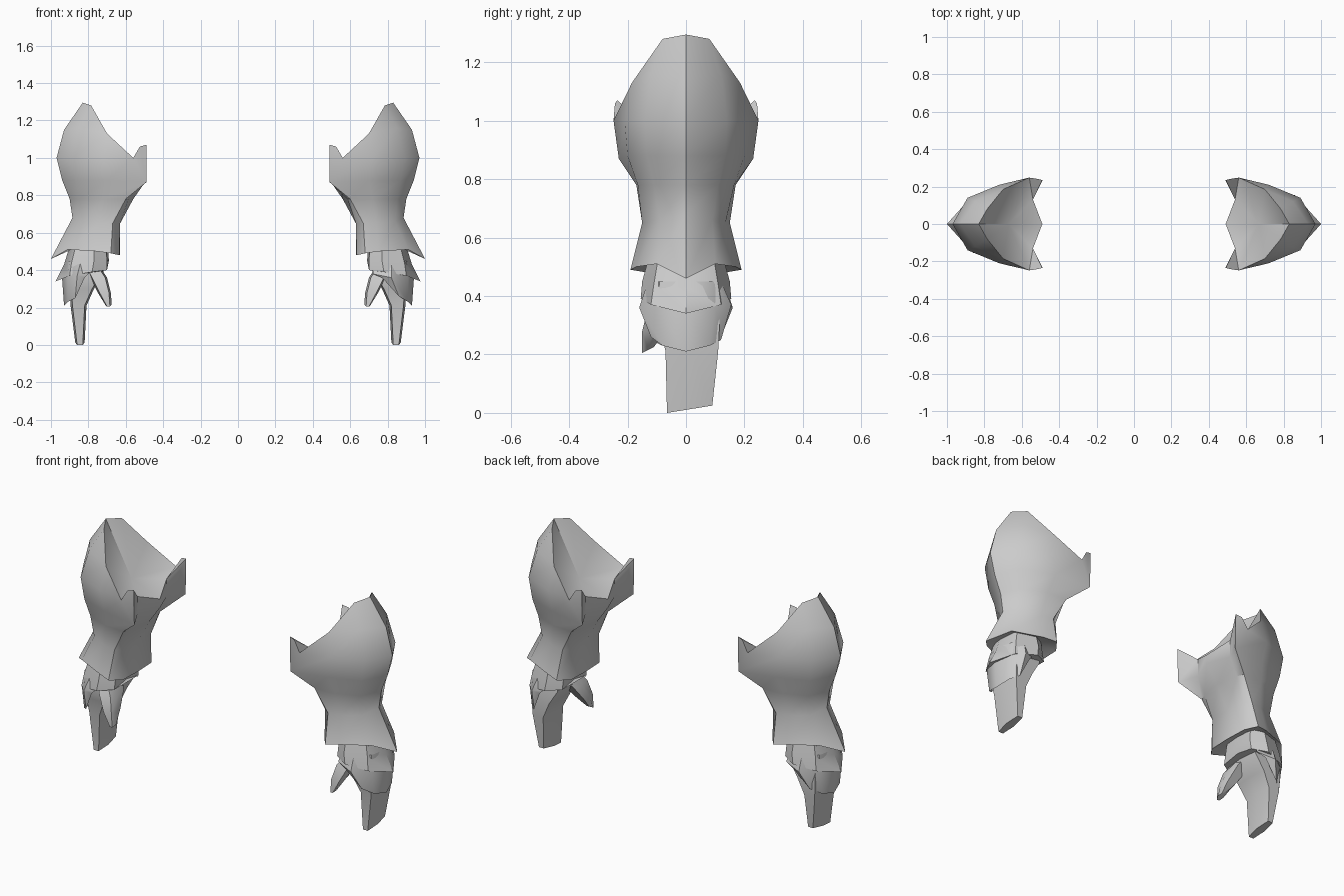
import bpy, bmesh

if "Cube" in bpy.data.objects:
    bpy.data.objects.remove(bpy.data.objects["Cube"])

grey = bpy.data.materials.new("plain grey")
grey.diffuse_color = (0.6, 0.6, 0.6, 1)
grey.use_nodes = True
grey.node_tree.nodes["Principled BSDF"].inputs["Base Color"].default_value = grey.diffuse_color


def build(name, verts, faces, angle, turn=(1, 1)):
    """Make a mesh, scaled by turn in x and y to place it on either arm."""
    me = bpy.data.meshes.new(name)
    me.from_pydata([(x * turn[0], y * turn[1], z) for x, y, z in verts], [], faces)
    bm = bmesh.new()
    bm.from_mesh(me)
    bmesh.ops.remove_doubles(bm, verts=bm.verts, dist=0.0005)
    bmesh.ops.recalc_face_normals(bm, faces=bm.faces)
    bm.to_mesh(me)
    bm.free()
    me.materials.append(grey)
    ob = bpy.data.objects.new(name, me)
    bpy.context.collection.objects.link(ob)
    for o in bpy.context.selected_objects:
        o.select_set(False)
    ob.select_set(True)
    bpy.context.view_layer.objects.active = ob
    bpy.ops.object.shade_smooth_by_angle(angle=angle)
    return ob


def loft(rows, closed=True, caps=True):
    """Skin a list of equal rows of points."""
    n = len(rows[0])
    verts = [p for r in rows for p in r]
    faces = []
    for i in range(len(rows) - 1):
        for j in range(n if closed else n - 1):
            k = (j + 1) % n
            faces.append((i * n + j, i * n + k, (i + 1) * n + k, (i + 1) * n + j))
    if caps:
        faces += [tuple(range(n)), tuple(range(len(verts) - n, len(verts)))]
    return verts, faces


# Forearm guard: half shell, columns o=outer ridge, a, b, c=flap edge, e, f=inner middle
POINTS = {
    "o0": (1.0, 0, .46), "a0": (.91, .10, .51), "b0": (.75, .17, .50),
    "c0": (.68, .19, .49), "e0": (.635, .13, .48), "f0": (.63, 0, .48),
    "o1": (.885, 0, .68), "a1": (.84, .09, .66), "b1": (.74, .135, .65),
    "c1": (.67, .15, .65), "e1": (.63, .12, .65), "f1": (.63, 0, .65),
    "o2": (.90, 0, .78), "a2": (.85, .11, .78), "b2": (.72, .165, .78),
    "c2": (.60, .17, .78), "e2": (.585, .13, .78), "f2": (.56, 0, .78),
    "o3": (.94, 0, .88), "a3": (.87, .135, .88), "b3": (.70, .20, .88),
    "c3": (.49, .23, .87), "e3": (.54, .13, .88), "f3": (.49, 0, .88),
    "o4": (.97, 0, 1.0), "a4": (.89, .14, 1.0), "b4": (.72, .21, 1.0),
    "c4": (.56, .248, 1.0), "e4": (.54, .13, .98), "f4": (.49, 0, .93),
    "o5": (.93, 0, 1.15), "a5": (.85, .12, 1.16), "b5": (.70, .185, 1.13),
    "o6": (.83, 0, 1.295), "a6": (.785, .08, 1.28),
    "p1": (.49, .235, 1.07), "p2": (.525, .243, 1.06),
    "g": (.67, 0, 1.0), "r": (.78, 0, .56),
}
FACES = [(c + str(i), d + str(i), d + str(i + 1), c + str(i + 1))
         for i in range(3) for c, d in zip("oabce", "abcef")]
FACES += [("o3", "a3", "a4", "o4"), ("a3", "b3", "b4", "a4"), ("b3", "c3", "c4", "b4"),
          ("e3", "f3", "f4", "e4"), ("o4", "a4", "a5", "o5"), ("a4", "b4", "b5", "a5"),
          ("b4", "c4", "b5"), ("a5", "b5", "a6"), ("o5", "a5", "a6", "o6"),
          # side prong
          ("c3", "p1", "p2", "c4"), ("c3", "e3", "e4", "p1"), ("p1", "e4", "c4", "p2"),
          # hollow at the elbow and recess at the wrist
          ("f4", "e4", "g"), ("e4", "c4", "g"), ("c4", "b5", "g"), ("b5", "a6", "g"),
          ("a6", "o6", "g")]
FACES += [(c + "0", d + "0", "r") for c, d in zip("oabce", "abcef")]
names = list(POINTS)
half = len(names)
g_verts = [POINTS[k] for k in names] + [(x, -y, z) for x, y, z in POINTS.values()]
g_faces = [tuple(names.index(k) for k in f) for f in FACES]
g_faces += [tuple(i + half for i in reversed(f)) for f in g_faces]


def ring(half_row):
    """Mirror a half row in y into a full ring."""
    return half_row + [(x, -y, z) for x, y, z in reversed(half_row) if y]


# Upper wrist plate
wrist = loft([
    ring([(.89, 0, .56), (.86, .09, .56), (.77, .12, .56), (.71, .09, .56), (.70, 0, .56)]),
    ring([(.93, 0, .43), (.89, .11, .44), (.77, .15, .45), (.70, .10, .45), (.69, 0, .45)]),
    ring([(.975, 0, .34), (.90, .12, .37), (.78, .155, .39), (.70, .11, .40), (.70, 0, .42)]),
])

# Lower wrist plate, an open curved shell
knuckle = loft([
    [(.73, -.11, .44), (.82, -.13, .45), (.90, -.09, .45), (.92, 0, .45),
     (.90, .09, .45), (.84, .12, .45), (.78, .10, .44)],
    [(.72, -.13, .38), (.82, -.16, .36), (.91, -.10, .36), (.94, 0, .35),
     (.91, .10, .36), (.86, .155, .37), (.80, .13, .38)],
    [(.77, -.14, .36), (.86, -.12, .26), (.91, -.08, .23), (.93, 0, .21),
     (.91, .08, .23), (.87, .12, .25), (.82, .14, .36)],
], closed=False, caps=False)


def slab(x0, x1, y0, y1, z, tilt=0):
    """Six-sided section for the hand."""
    m = (y0 + y1) / 2
    return [(x0 + .01, y0, z), (x1 - .01, y0, z), (x1, m, z + tilt / 2),
            (x1 - .01, y1, z + tilt), (x0 + .01, y1, z + tilt), (x0, m, z + tilt / 2)]


# Palm tapering into the joined fingers, and the thumb
fingers = loft([slab(.72, .89, -.09, .09, .50), slab(.72, .90, -.11, .11, .38),
                slab(.77, .90, -.09, .115, .30), slab(.81, .895, -.07, .11, .21),
                slab(.82, .87, -.065, .09, 0, .025)])
thumb = loft([slab(.74, .82, -.10, .03, .42), slab(.70, .79, -.13, -.01, .36),
              slab(.68, .75, -.15, -.07, .28), slab(.675, .71, -.15, -.11, .205, .02)])

# Guards and plates are turned half way round for the left arm, hands are mirrored
for side, s in (("right", 1), ("left", -1)):
    build(side + "_forearm_guard", g_verts, g_faces, 0.75, (s, s))
    build(side + "_wrist_plate", *wrist, 0.7, (s, s))
    build(side + "_knuckle_plate", *knuckle, 0.7, (s, s))
    build(side + "_fingers", *fingers, 0.8, (s, 1))
    build(side + "_thumb", *thumb, 0.8, (s, 1))
